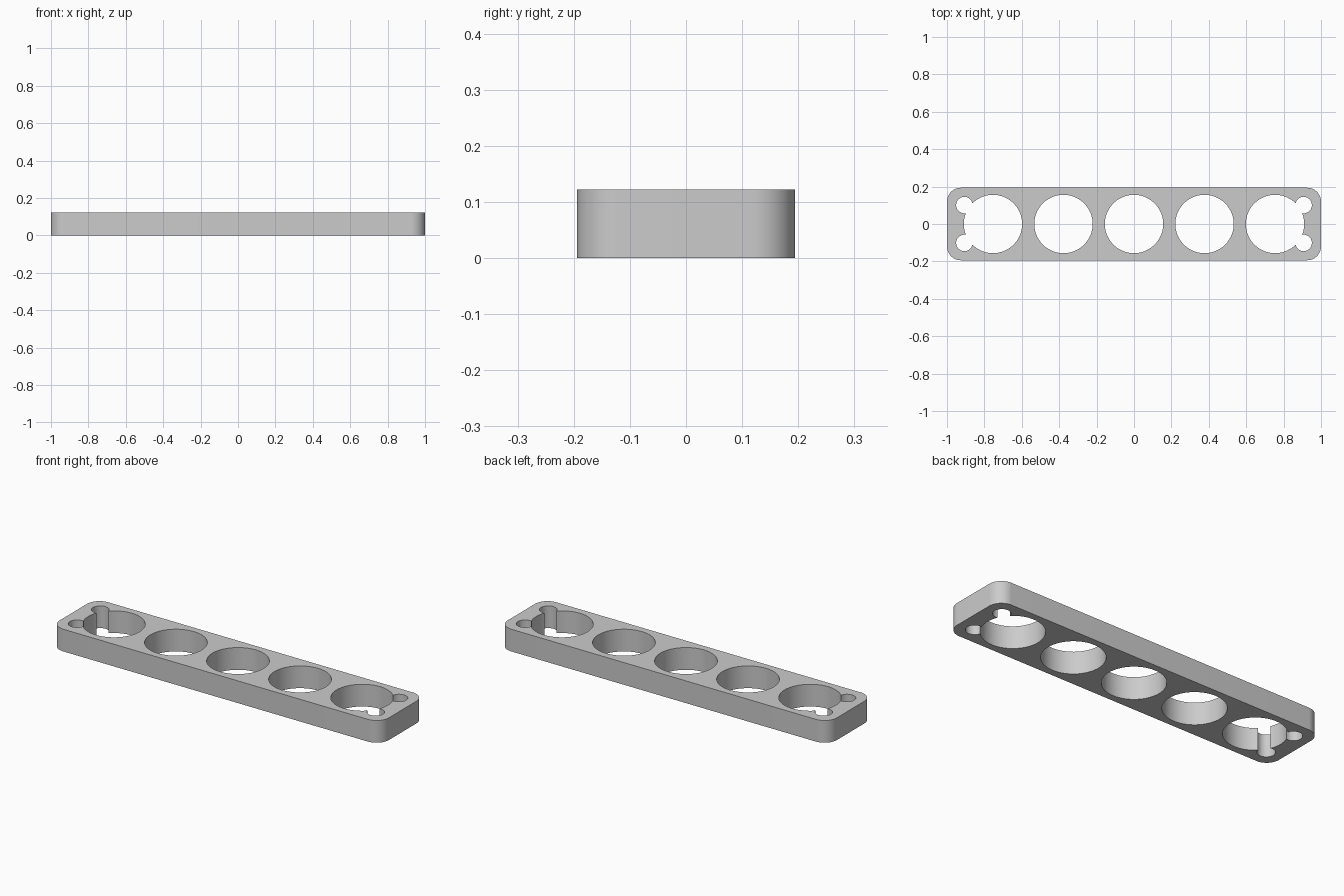
import bpy
import bmesh
from math import cos, sin, pi, radians

default_cube = bpy.data.objects.get("Cube")
if default_cube:
    bpy.data.objects.remove(default_cube, do_unlink=True)

HALF_LENGTH, HALF_WIDTH, HEIGHT = 1.0, 0.194, 0.122
CORNER_RADIUS = 0.075
CORNER_STEPS = 16
BORE_SPACING, BORE_RADIUS = 0.377, 0.156
PIN_X, PIN_Y, PIN_RADIUS = 0.907, 0.101, 0.044

grey = bpy.data.materials.new("plain grey")
grey.use_nodes = True
grey.diffuse_color = (0.6, 0.6, 0.6, 1)
grey.node_tree.nodes["Principled BSDF"].inputs["Base Color"].default_value = (0.6, 0.6, 0.6, 1)


def prism(name, outline, bottom, top):
    """Extrude a flat outline from bottom to top."""
    bm = bmesh.new()
    base = bm.faces.new([bm.verts.new((x, y, bottom)) for x, y in outline])
    extruded = bmesh.ops.extrude_face_region(bm, geom=[base])["geom"]
    bmesh.ops.translate(bm, vec=(0, 0, top - bottom),
                        verts=[v for v in extruded if isinstance(v, bmesh.types.BMVert)])
    bmesh.ops.recalc_face_normals(bm, faces=bm.faces)
    mesh = bpy.data.meshes.new(name)
    bm.to_mesh(mesh)
    bm.free()
    mesh.materials.append(grey)
    obj = bpy.data.objects.new(name, mesh)
    bpy.context.collection.objects.link(obj)
    return obj


def arc(cx, cy, radius, start, sweep, steps):
    return [(cx + radius * cos(start + sweep * i / steps),
             cy + radius * sin(start + sweep * i / steps)) for i in range(steps + 1)]


# Bar with rounded vertical corners
outline = []
for quarter, (sx, sy) in enumerate([(1, 1), (-1, 1), (-1, -1), (1, -1)]):
    outline += arc(sx * (HALF_LENGTH - CORNER_RADIUS), sy * (HALF_WIDTH - CORNER_RADIUS),
                   CORNER_RADIUS, quarter * pi / 2, pi / 2, CORNER_STEPS)
bar = prism("holder_bar", outline, 0, HEIGHT)

# Five large bores and four small corner holes, all cut right through
holes = [(i * BORE_SPACING, 0, BORE_RADIUS, 96) for i in range(-2, 3)]
holes += [(sx * PIN_X, sy * PIN_Y, PIN_RADIUS, 48) for sx in (-1, 1) for sy in (-1, 1)]

bpy.ops.object.select_all(action="DESELECT")
bar.select_set(True)
bpy.context.view_layer.objects.active = bar
for x, y, radius, sides in holes:
    circle = arc(x, y, radius, 0, 2 * pi, sides)[:-1]
    cutter = prism("hole_cutter", circle, -0.05, HEIGHT + 0.05)
    cutter.hide_render = True
    cut = bar.modifiers.new("hole", "BOOLEAN")
    cut.operation = "DIFFERENCE"
    cut.solver = "EXACT"
    cut.object = cutter
    bpy.ops.object.modifier_apply(modifier=cut.name)
    bpy.data.objects.remove(cutter, do_unlink=True)

# Smooth walls, crisp rims
bpy.ops.object.shade_smooth_by_angle(angle=radians(30))
